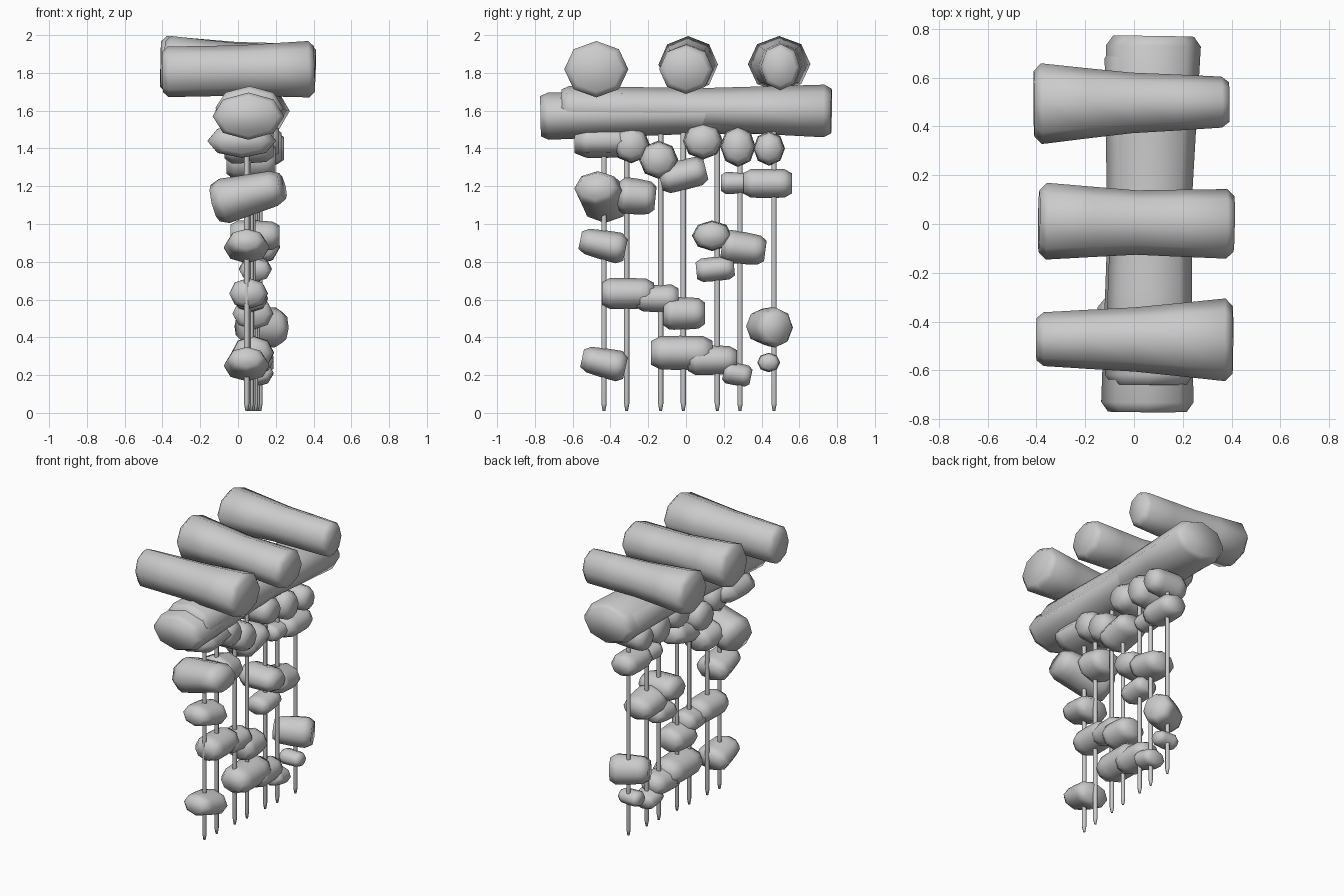
import bpy, bmesh, math
from mathutils import Vector


def log(name, p0, r0, p1, r1, waist=1.0, inset=0.03, face=0.8, sides=8):
    """Tapered, chamfered log from p0 to p1; r = (sideways, upward) half sizes."""
    p0, p1 = Vector(p0), Vector(p1)
    axis = (p1 - p0).normalized()
    ref = Vector((0, 0, 1)) if abs(axis.z) < 0.9 else Vector((0, 1, 0))
    side = axis.cross(ref).normalized()
    up = side.cross(axis)
    k = inset / (p1 - p0).length
    mid = (1 + waist) / 2
    bm = bmesh.new()
    rings = []
    for t, f in zip((0, k, 0.27, 0.5, 0.73, 1 - k, 1), (face, 1, mid, waist, mid, 1, face)):
        w = (r0[0] * (1 - t) + r1[0] * t) * f
        h = (r0[1] * (1 - t) + r1[1] * t) * f
        angles = [2 * math.pi * i / sides for i in range(sides)]
        rings.append([bm.verts.new(p0.lerp(p1, t) + side * w * math.sin(a) + up * h * math.cos(a))
                      for a in angles])
    for lo, hi in zip(rings, rings[1:]):
        for i in range(sides):
            n = (i + 1) % sides
            bm.faces.new((lo[i], lo[n], hi[n], hi[i]))
    bm.faces.new(rings[0])
    bm.faces.new(rings[-1])
    for f in bm.faces:
        f.smooth = True
    bmesh.ops.recalc_face_normals(bm, faces=bm.faces)
    me = bpy.data.meshes.new(name)
    bm.to_mesh(me)
    bm.free()
    ob = bpy.data.objects.new(name, me)
    bpy.context.collection.objects.link(ob)


# Long beam: two nearly coincident logs
log("beam_lower", (0.055, -0.77, 1.57), (0.19, 0.125), (0.06, 0.72, 1.6), (0.18, 0.12),
    0.9, 0.04, 0.85)
log("beam_upper", (0.06, -0.66, 1.615), (0.18, 0.115), (0.08, 0.77, 1.598), (0.195, 0.14),
    0.88, 0.04, 0.85)

# Three cross logs on top
log("cross_log_back", (-0.41, 0.493, 1.847), (0.168, 0.15), (0.39, 0.5, 1.83), (0.102, 0.122), 0.92)
log("cross_log_middle", (-0.39, 0.012, 1.845), (0.158, 0.152), (0.41, 0, 1.818), (0.142, 0.13), 0.88)
log("cross_log_front", (-0.4, -0.472, 1.805), (0.108, 0.133), (0.405, -0.475, 1.82), (0.172, 0.15), 0.94)


def string_x(y):
    """The strings hang along a slightly skewed line under the beam."""
    return 0.08 + 0.078 * y


# Seven hanging strings with pointed lower tips, alternately spaced
y = -0.434
for i in range(7):
    x = string_x(y)
    log("string", (x, y, 0.01), (0.014, 0.014), (x, y, 1.56), (0.014, 0.014), 1, 0.04, 0.5)
    y += 0.18 if i % 2 else 0.12


def driftwood(axis, cy, cz, hy, hz, taper=1.0, tilt=0.0, half_x=0.13):
    """Stubby piece threaded on a string, lying along x or y; taper = end/start size."""
    cx = string_x(cy)
    half, thick = (hy, 1.25 * hz) if axis == "y" else (half_x, hy)
    step = Vector((0, half, tilt)) if axis == "y" else Vector((half, 0, tilt))
    big = max(taper, 1)
    hz -= abs(tilt) * 0.6
    c = Vector((cx, cy, cz))
    log("driftwood_piece", c - step, (thick / big, hz / big),
        c + step, (thick * taper / big, hz * taper / big), 1.03, half * 0.3, 0.72)


# Top row, tucked under the beam
for cy, cz, hy, hz in ((-0.29, 1.42, 0.1, 0.1), (-0.145, 1.34, 0.105, 0.103), (0.09, 1.44, 0.108, 0.1),
                       (0.275, 1.41, 0.095, 0.11), (0.44, 1.4, 0.085, 0.093)):
    driftwood("x", cy, cz, hy, hz, 0.9)
log("driftwood_flat", (0.02, -0.59, 1.44), (0.185, 0.09), (0.02, -0.28, 1.44), (0.165, 0.085),
    1.03, 0.06, 0.72)

# Second row, with the big slanted wedge near the front
log("driftwood_wedge", (-0.12, -0.415, 1.11), (0.14, 0.125), (0.235, -0.48, 1.2), (0.12, 0.09),
    1, 0.05, 0.8)
driftwood("y", -0.26, 1.145, 0.098, 0.105, 0.85, -0.01)
driftwood("y", -0.015, 1.26, 0.12, 0.095, 1.0, 0.03)
driftwood("y", 0.265, 1.217, 0.08, 0.058, 0.9)
driftwood("y", 0.432, 1.215, 0.128, 0.075)

# Third row
driftwood("y", -0.44, 0.89, 0.12, 0.1, 1.3, -0.025)
driftwood("x", 0.138, 0.938, 0.108, 0.082, 0.9)
driftwood("y", 0.305, 0.872, 0.115, 0.098, 0.85, -0.015)
driftwood("y", 0.155, 0.762, 0.1, 0.068, 1.0, 0.01)

# Fourth row, with one thick piece lying diagonally at the back
driftwood("y", -0.307, 0.632, 0.138, 0.082, 0.95)
driftwood("y", -0.152, 0.605, 0.112, 0.075, 1.15)
driftwood("y", -0.01, 0.527, 0.11, 0.088, 0.9)
log("driftwood_diagonal", (0.01, 0.385, 0.46), (0.09, 0.09), (0.235, 0.49, 0.45), (0.105, 0.108),
    1.03, 0.04, 0.75)

# Bottom row
driftwood("y", -0.435, 0.265, 0.115, 0.1, 1.3, -0.025)
driftwood("y", -0.022, 0.318, 0.162, 0.088)
driftwood("y", 0.14, 0.28, 0.13, 0.08, 0.9)
driftwood("y", 0.272, 0.205, 0.072, 0.07, 0.9, -0.015)
driftwood("x", 0.438, 0.267, 0.062, 0.052, 0.9, 0.0, 0.075)
